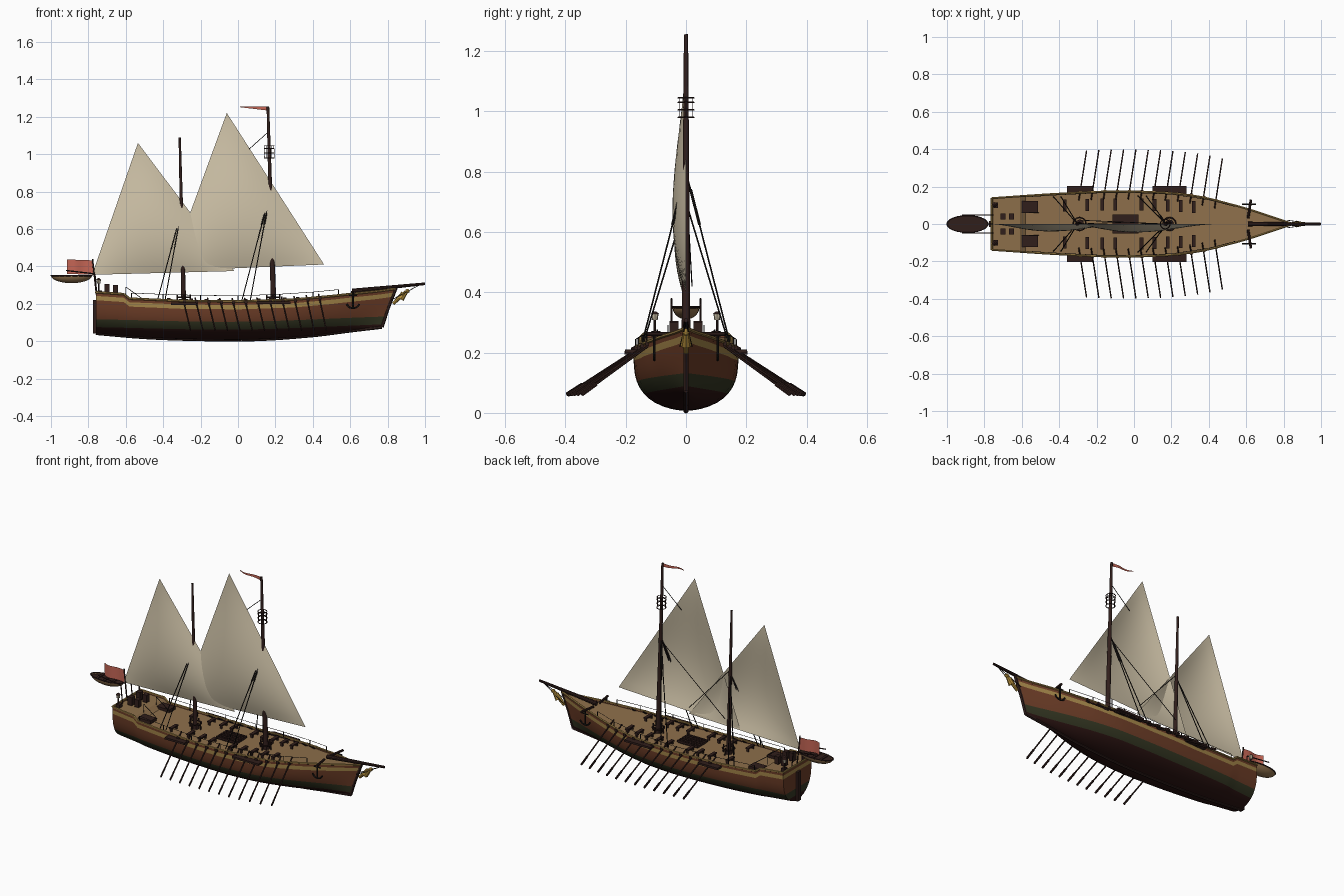
import bpy, bmesh, math
from mathutils import Vector, Matrix

if "Cube" in bpy.data.objects:
    bpy.data.objects.remove(bpy.data.objects["Cube"])

def mat(name, r, g, b):
    m = bpy.data.materials.new(name)
    m.diffuse_color = (r, g, b, 1)
    m.use_nodes = True
    m.node_tree.nodes["Principled BSDF"].inputs["Base Color"].default_value = m.diffuse_color
    return m

BROWN = mat("hull brown", .15, .046, .02)
BOTTOM = mat("bottom dark red", .025, .007, .006)
GREEN = mat("waterline green", .034, .037, .016)
YELLOW = mat("trim yellow", .36, .23, .065)
DECK = mat("deck tan", .27, .16, .07)
DARK = mat("dark wood", .03, .013, .011)
SAIL = mat("sail cream", .62, .54, .39)
RED = mat("flag red", .55, .13, .09)
GOLD = mat("figure gold", .42, .25, .04)
ROPE = mat("rope black", .012, .01, .009)

def finish(name, bm, mats, smooth=False):
    me = bpy.data.meshes.new(name)
    bm.to_mesh(me)
    bm.free()
    for m in (mats if isinstance(mats, list) else [mats]):
        me.materials.append(m)
    ob = bpy.data.objects.new(name, me)
    bpy.context.collection.objects.link(ob)
    for p in me.polygons:
        p.use_smooth = smooth
    return ob

def rod(bm, a, b, r1, r2=None, n=8):
    a, b = Vector(a), Vector(b)
    d = b - a
    m = Matrix.Translation((a + b) / 2) @ d.to_track_quat('Z', 'Y').to_matrix().to_4x4()
    bmesh.ops.create_cone(bm, cap_ends=True, segments=n, radius1=r1,
                          radius2=r1 if r2 is None else r2, depth=d.length, matrix=m)

def path(bm, pts, r, n=6):
    for a, b in zip(pts, pts[1:]):
        rod(bm, a, b, r, n=n)

def box(bm, c, s, rot=None):
    m = Matrix.Translation(c) @ (rot or Matrix()) @ Matrix.Diagonal((*s, 1))
    bmesh.ops.create_cube(bm, size=1, matrix=m)

def ring(bm, c, rad, r, n=16):
    path(bm, [(c[0] + rad * math.cos(i * math.tau / n), c[1] + rad * math.sin(i * math.tau / n), c[2])
              for i in range(n + 1)], r, 5)

def table(t, x, smooth=True):
    x = min(max(x, t[0][0]), t[-1][0])
    i = next(k for k in range(len(t) - 1) if x <= t[k + 1][0])
    (x0, a), (x1, b) = t[i], t[i + 1]
    f = (x - x0) / (x1 - x0)
    if not smooth:
        return a + (b - a) * f
    def slope(k):
        lo, hi = max(k - 1, 0), min(k + 1, len(t) - 1)
        return (t[hi][1] - t[lo][1]) / (t[hi][0] - t[lo][0])
    h = x1 - x0
    return ((2*f**3 - 3*f*f + 1) * a + (f**3 - 2*f*f + f) * h * slope(i)
            + (3*f*f - 2*f**3) * b + (f**3 - f*f) * h * slope(i + 1))

# Hull lines: half breadth, keel, sheer, waterline
BEAM = [(-.76, .138), (-.4, .162), (-.1, .174), (.2, .165), (.37, .142), (.51, .106), (.6, .077), (.69, .04), (.77, .004)]
KEEL = [(-.76, .042), (-.5, .02), (-.2, .009), (.1, .009), (.4, .03), (.6, .055), (.77, .075)]
SHEER = [(-.76, .262), (-.61, .252), (-.58, .228), (-.3, .216), (0, .213), (.3, .223), (.5, .242), (.7, .267), (.77, .28)]
WATER = [(-.76, .075), (0, .062), (.77, .09)]
beam = lambda u: table(BEAM, u)
sheer = lambda u: table(SHEER, u, False)

def hull_point(u, z, side):
    k, s = table(KEEL, u), sheer(u)
    f = min(max((z - k) / (s - k), 0), 1)
    p = 3.5 - 1.9 * min(max((u - .2) / .57, 0), 1)
    y = max(beam(u) * (1 - (1 - f) ** p) ** .55, .002)
    x = u + .07 * (max(0, (u - .4) / .37) ** 2) * (z - .07) / .21
    return Vector((x, side * y, z))

def levels(u):
    k, s, g = table(KEEL, u), sheer(u), table(WATER, u)
    g1, y0, y1 = g + .042, s - .043, s - .02
    return ([k + (g - k) * f for f in (0, .04, .12, .28, .5, .75, 1)] +
            [g + .021, g1, g1 + (y0 - g1) / 3, g1 + (y0 - g1) * 2 / 3, y0, y1, s])

stations = sorted({round(-.76 + i * .03, 3) for i in range(52)} | {.77})
row_mat = [1] * 6 + [2] * 2 + [0] * 3 + [3, 0]
bm = bmesh.new()
for side in (-1, 1):
    g = [[bm.verts.new(hull_point(u, z, side)) for z in levels(u)] for u in stations]
    for i in range(len(g) - 1):
        for j, m in enumerate(row_mat):
            q = [g[i][j], g[i + 1][j], g[i + 1][j + 1], g[i][j + 1]]
            bm.faces.new(q if side < 0 else q[::-1]).material_index = m
# transom
t = [[bm.verts.new(hull_point(-.76, z, s)) for z in levels(-.76)] for s in (-1, 1)]
for j, m in enumerate(row_mat):
    bm.faces.new([t[0][j], t[0][j + 1], t[1][j + 1], t[1][j]]).material_index = m
finish("hull", bm, [BROWN, BOTTOM, GREEN, YELLOW], True)

# Deck
bm = bmesh.new()
prev = None
for u in stations:
    cur = [bm.verts.new(hull_point(u, sheer(u) - .012, s)) for s in (-1, 1)]
    if prev:
        bm.faces.new([prev[0], cur[0], cur[1], prev[1]])
    prev = cur
finish("deck", bm, DECK)

# Rail cap and keel with stem and rudder
bm = bmesh.new()
for s in (-1, 1):
    path(bm, [hull_point(u, sheer(u), s) for u in stations], .006)
rod(bm, hull_point(-.76, .262, -1), hull_point(-.76, .262, 1), .006)
finish("rail_cap", bm, YELLOW)
bm = bmesh.new()
path(bm, [(u, 0, table(KEEL, u)) for u in stations] + [(.80, 0, .17), (.845, 0, .285)], .009)
box(bm, (-.767, 0, .13), (.014, .03, .18))
finish("keel_and_rudder", bm, DARK)

# Masts (raked aft) and bowsprit
def main_mast(z): return Vector((.19 - .03 * (z - .2) / 1.05, 0, z))
def mizzen_mast(z): return Vector((-.29 - .022 * (z - .2) / .9, 0, z))
bm = bmesh.new()
rod(bm, main_mast(.19), main_mast(1.255), .015, .007, 12)
rod(bm, mizzen_mast(.19), mizzen_mast(1.09), .013, .006, 12)
finish("masts", bm, DARK, False)
bm = bmesh.new()
rod(bm, (.61, 0, .268), (1, 0, .307), .013, .007, 10)
finish("bowsprit", bm, DARK)

# Crow's nest
bm = bmesh.new()
for z in (.98, 1.005, 1.03, 1.045):
    ring(bm, main_mast(z), .026, .0025)
for i in range(6):
    o = Vector((.026 * math.cos(i * math.pi / 3), .026 * math.sin(i * math.pi / 3), 0))
    rod(bm, main_mast(.98) + o, main_mast(1.045) + o, .0015, n=5)
finish("crows_nest", bm, DARK)

# Lateen sails, billowing towards -y
def sail(name, a, b, c, depth, n=20):
    bm = bmesh.new()
    a, b, c = Vector(a), Vector(b), Vector(c)
    v = {}
    for i in range(n + 1):
        for j in range(n + 1 - i):
            p, q = i / n, j / n
            w = 1 - p - q
            v[i, j] = bm.verts.new(a * p + b * q + c * w + Vector((0, -27 * p * q * w * depth, 0)))
    for i in range(n):
        for j in range(n - i):
            bm.faces.new([v[i, j], v[i + 1, j], v[i, j + 1]])
            if i + j < n - 1:
                bm.faces.new([v[i + 1, j], v[i + 1, j + 1], v[i, j + 1]])
    bmesh.ops.recalc_face_normals(bm, faces=bm.faces)
    finish(name, bm, SAIL, True)
sail("main_sail", (-.06, 0, 1.22), (.46, 0, .41), (-.37, 0, .375), .045)
sail("mizzen_sail", (-.535, 0, 1.06), (-.02, 0, .375), (-.78, 0, .355), .04)

# Flags
def flag(name, x0, x1, top0, bot0, top1, bot1):
    bm, prev = bmesh.new(), None
    for i in range(13):
        f = i / 12
        x, y = x0 + (x1 - x0) * f, .01 * f * math.sin(f * 7)
        cur = [bm.verts.new((x, y, a + (b - a) * f)) for a, b in ((top0, top1), (bot0, bot1))]
        if prev:
            bm.faces.new([prev[0], prev[1], cur[1], cur[0]])
        prev = cur
    finish(name, bm, RED, True)
flag("mast_pennant", .16, .01, 1.255, 1.233, 1.256, 1.251)
flag("stern_flag", -.775, -.915, .432, .355, .437, .36)

# Oars, twelve each side
shafts, blades = bmesh.new(), bmesh.new()
for s in (-1, 1):
    for i in range(12):
        x = -.287 + i * .066
        y = beam(x)
        a = Vector((x - .008, s * (y - .04), sheer(x) + .015))
        b = Vector((x + .033, s * (y + .222), .06))
        rod(shafts, a, b, .0042, n=6)
        rot = (b - a).to_track_quat('Z', 'Y').to_matrix().to_4x4()
        box(blades, a.lerp(b, .9), (.004, .014, .06), rot)
        box(shafts, (x, s * (y + .003), sheer(x) - .006), (.016, .012, .016))
finish("oars", shafts, DARK)
finish("oar_blades", blades, DARK)

# Deck fittings: benches, hatches, channels, stern boxes, mast collars
bm = bmesh.new()
for s in (-1, 1):
    for x in (-.37, -.25, -.17, -.1, .04, .11, .18, .25, .32):
        y = .6 * beam(x)
        box(bm, (x, s * y, sheer(x) + .008), (.02, .065, .008))
        for d in (-.025, .025):
            box(bm, (x, s * y + d, sheer(x) - .003), (.014, .006, .02))
    box(bm, (-.29, s * .184, .2), (.135, .04, .012))
    box(bm, (.19, s * .182, .205), (.18, .04, .012))
    box(bm, (-.555, s * .092, .222), (.085, .06, .02))
    box(bm, (-.74, s * .1, .262), (.025, .03, .02))
    box(bm, (-.70, s * .04, .28), (.028, .03, .05))
    box(bm, (-.655, s * .04, .278), (.028, .03, .046))
    rod(bm, (.61, s * .03, .262), (.625, s * .13, .262), .007)
for i in range(8):
    box(bm, (-.11 + i * .0186, 0, .213), (.008, .1, .012))
for i in range(5):
    box(bm, (-.045, -.048 + i * .024, .214), (.14, .008, .012))
box(bm, (-.045, 0, .206), (.13, .09, .012))
for m in (main_mast, mizzen_mast):
    ring(bm, m(.235), .035, .004, 12)
    rod(bm, m(.19), m(.225), .024)
    for i in range(4):
        o = Vector((.035 * math.cos(i * math.pi / 2), .035 * math.sin(i * math.pi / 2), 0))
        rod(bm, m(.19) + o, m(.25) + o, .004)
finish("deck_fittings", bm, DARK)

# Anchors at the bow
bm = bmesh.new()
for s in (-1, 1):
    c = Vector((.615, s * .105, .0))
    rod(bm, c + Vector((0, 0, .175)), c + Vector((0, 0, .262)), .0045)
    rod(bm, c + Vector((-.022, 0, .245)), c + Vector((.022, 0, .245)), .004)
    path(bm, [c + Vector((.036 * math.sin(t), 0, .212 - .036 * math.cos(t)))
              for t in [k * .3 - 1.2 for k in range(9)]], .005)
finish("anchors", bm, ROPE)

# Figurehead
bm = bmesh.new()
rod(bm, (.83, 0, .2), (.885, 0, .255), .008, .014)
rod(bm, (.87, 0, .225), (.9, 0, .265), .018, .01)
bmesh.ops.create_icosphere(bm, subdivisions=2, radius=.012, matrix=Matrix.Translation((.906, 0, .268)))
finish("figurehead", bm, GOLD)

# Stern boat on davits
bm = bmesh.new()
bmesh.ops.create_uvsphere(bm, u_segments=20, v_segments=12, radius=1,
                          matrix=Matrix.Translation((-.89, 0, .352)) @ Matrix.Diagonal((.11, .045, .042, 1)))
bmesh.ops.bisect_plane(bm, geom=bm.verts[:] + bm.edges[:] + bm.faces[:], plane_co=(0, 0, .3515),
                       plane_no=(0, 0, 1), clear_outer=True)
finish("stern_boat", bm, DECK, True)
bm = bmesh.new()
path(bm, [(-.89 + .11 * math.cos(i * math.tau / 24), .044 * math.sin(i * math.tau / 24), .351) for i in range(25)], .004)
rod(bm, (-.89, 0, .338), (-.89, 0, .342), .028)
bm.verts.ensure_lookup_table()
bmesh.ops.create_circle(bm, cap_ends=True, segments=24, radius=1,
                        matrix=Matrix.Translation((-.89, 0, .345)) @ Matrix.Diagonal((.105, .042, 1, 1)))
for x in (-.94, -.89, -.84):
    box(bm, (x, 0, .35), (.014, .075, .005))
for s in (-1, 1):
    path(bm, [(-.755, s * .048, .25), (-.765, s * .048, .36), (-.92, s * .048, .378)], .0035)
rod(bm, (-.757, 0, .25), (-.778, 0, .44), .004)
finish("boat_fittings_and_davits", bm, DARK)

# Stern lanterns
bm, lamp = bmesh.new(), bmesh.new()
for s in (-1, 1):
    rod(bm, (-.745, s * .103, .25), (-.745, s * .103, .31), .004)
    rod(lamp, (-.745, s * .103, .308), (-.745, s * .103, .328), .009, .012)
    rod(bm, (-.745, s * .103, .328), (-.745, s * .103, .337), .014, .004)
finish("lantern_posts", bm, DARK)
finish("lanterns", lamp, SAIL)

# Rigging: shrouds, stays, lifelines
bm = bmesh.new()
for s in (-1, 1):
    for x in (.02, .065):
        rod(bm, (x, s * .15, .215), main_mast(.8), .0028, n=5)
        rod(bm, main_mast(.8).lerp(Vector((x, s * .15, .215)), .1), main_mast(.8).lerp(Vector((x, s * .15, .215)), .3), .005, n=6)
    for x in (-.43, -.39):
        rod(bm, (x, s * .145, .22), mizzen_mast(.7), .0028, n=5)
    line = [hull_point(u, sheer(u), s) + Vector((0, -s * .006, .03)) for u in (-.57, -.4, -.2, 0, .2, .4, .53)]
    path(bm, line, .0014, 4)
    for p in line:
        rod(bm, p - Vector((0, 0, .03)), p, .0025, n=5)
    rod(bm, (-.6, s * .06, .29), (-.51, s * .06, .225), .002, n=5)
    rod(bm, (-.6, s * .06, .24), (-.6, s * .06, .29), .002, n=5)
    rod(bm, (.82, s * .02, .22), (.97, 0, .3), .002, n=5)
rod(bm, main_mast(1.12), (.03, 0, 1.0), .002, n=5)
rod(bm, mizzen_mast(.72), (-.03, .01, .42), .002, n=5)
rod(bm, main_mast(.78), (-.28, .02, .42), .002, n=5)
finish("rigging", bm, ROPE)
